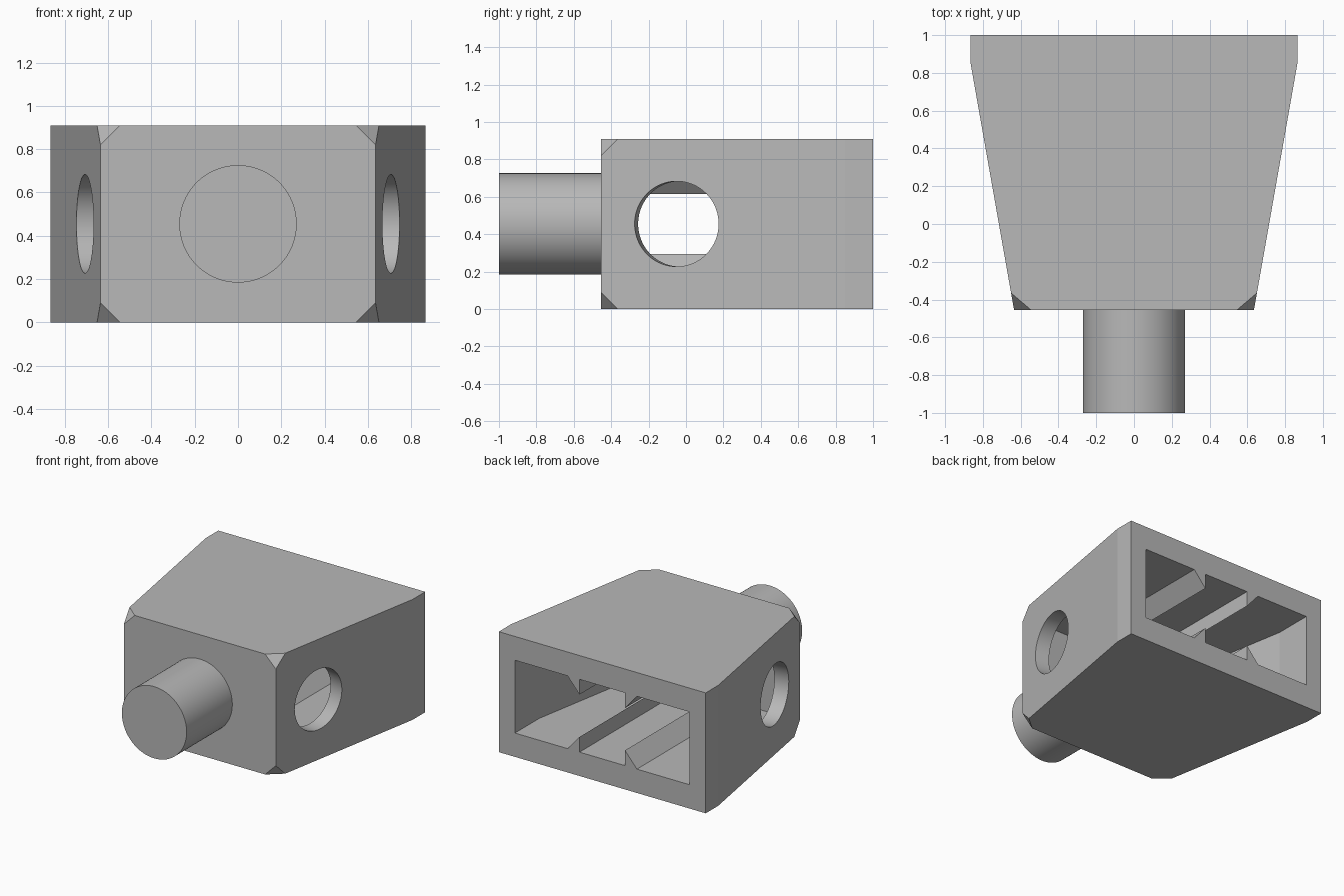
import bpy, bmesh, math
from mathutils import Matrix, Vector

if "Cube" in bpy.data.objects:
    bpy.data.objects.remove(bpy.data.objects["Cube"], do_unlink=True)

H = 0.91                       # body height
MID = H / 2
SLOPE = (0.865 - 0.635) / 1.305  # side wall taper

grey = bpy.data.materials.new("plain_grey")
grey.use_nodes = True
grey.diffuse_color = (0.48, 0.48, 0.48, 1)
grey.node_tree.nodes["Principled BSDF"].inputs["Base Color"].default_value = grey.diffuse_color


def finish(bm, name):
    bmesh.ops.recalc_face_normals(bm, faces=bm.faces)
    mesh = bpy.data.meshes.new(name)
    bm.to_mesh(mesh)
    bm.free()
    mesh.materials.append(grey)
    ob = bpy.data.objects.new(name, mesh)
    bpy.context.collection.objects.link(ob)
    return ob


def prism(name, profile, sweep):
    """Extrude a closed 3D profile along a vector."""
    bm = bmesh.new()
    face = bm.faces.new([bm.verts.new(p) for p in profile])
    out = bmesh.ops.extrude_face_region(bm, geom=[face], use_keep_orig=True)
    moved = [v for v in out["geom"] if isinstance(v, bmesh.types.BMVert)]
    bmesh.ops.translate(bm, verts=moved, vec=sweep)
    return finish(bm, name)


def cylinder(name, radius, start, end, sides=96):
    start, end = Vector(start), Vector(end)
    axis = end - start
    turn = axis.to_track_quat("Z", "Y").to_matrix().to_4x4()
    bm = bmesh.new()
    bmesh.ops.create_cone(bm, cap_ends=True, segments=sides, radius1=radius,
                          radius2=radius, depth=axis.length,
                          matrix=Matrix.Translation((start + end) / 2) @ turn)
    return finish(bm, name)


def activate(ob):
    bpy.ops.object.select_all(action="DESELECT")
    ob.select_set(True)
    bpy.context.view_layer.objects.active = ob


def cut(target, cutter):
    cutter.hide_render = True
    mod = target.modifiers.new("cut", "BOOLEAN")
    mod.operation = "DIFFERENCE"
    mod.solver = "EXACT"
    mod.object = cutter
    activate(target)
    bpy.ops.object.modifier_apply(modifier=mod.name)
    bpy.data.objects.remove(cutter, do_unlink=True)


# Tapered body with four clipped front corners
bm = bmesh.new()
for sx in (-1, 1):
    for z, inset in ((0, 0.09), (H, H - 0.09)):
        for x, y in ((0.865, 1), (0.865, 0.85), (0.635 + 0.09 * SLOPE, -0.365), (0.545, -0.455)):
            bm.verts.new((sx * x, y, z))
        bm.verts.new((sx * 0.635, -0.455, inset))
bmesh.ops.convex_hull(bm, input=bm.verts)
bmesh.ops.dissolve_limit(bm, angle_limit=0.01, verts=bm.verts, edges=bm.edges)
body = finish(bm, "tapered_body")

# Hollow open at the back, following the tapered walls
FRONT, KINK = -0.273, 0.71
LOW, HIGH = 0.18, 0.73
narrow = 0.73 - SLOPE * (KINK - FRONT)
half = [(0.73, 1.1), (0.73, KINK), (narrow, FRONT)]
outline = half + [(-x, y) for x, y in reversed(half)]
cavity = prism("cavity_cutter", [(x, y, LOW) for x, y in outline], (0, 0, HIGH - LOW))

# Four triangular guide ribs kept along floor and ceiling
for sx in (-1, 1):
    for base, up in ((LOW, 1), (HIGH, -1)):
        tri = [(0.19, -0.05), (0.19, 0.115), (0.29, 0), (0.29, -0.05)]
        rib = prism("rib_keep", [(sx * x, -0.5, base + up * z) for x, z in tri], (0, 1.8, 0))
        cut(cavity, rib)
cut(body, cavity)

# Round side holes, square to the slanted walls
angle = math.atan(SLOPE)
for sx in (-1, 1):
    centre = Vector((sx * 0.705, -0.05, MID))
    normal = Vector((sx * math.cos(angle), -math.sin(angle), 0))
    cut(body, cylinder("hole_cutter", 0.228, centre + normal * 0.15, centre - normal * 0.2))

# Round front peg
peg = cylinder("front_peg", 0.271, (0, -1, MID), (0, -0.455, MID))

for ob in (body, peg):
    activate(ob)
    bpy.ops.object.shade_smooth_by_angle(angle=math.radians(8))
